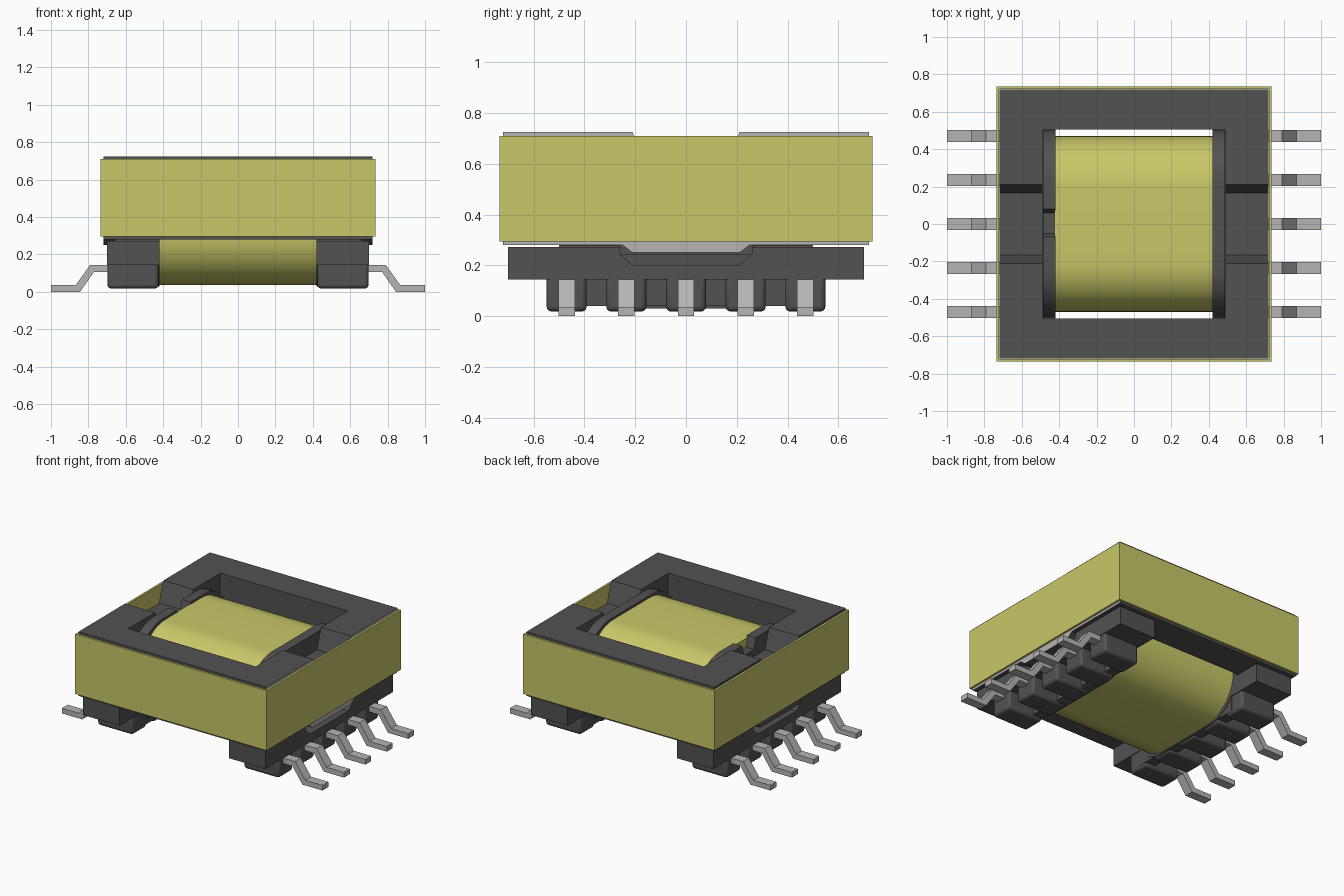
import bpy, bmesh, math
from mathutils import Vector

if "Cube" in bpy.data.objects:
    bpy.data.objects.remove(bpy.data.objects["Cube"], do_unlink=True)


def material(name, rgb):
    m = bpy.data.materials.new(name)
    m.use_nodes = True
    m.diffuse_color = (*rgb, 1)
    m.node_tree.nodes["Principled BSDF"].inputs["Base Color"].default_value = (*rgb, 1)
    return m


TAPE = material("yellow tape", (0.58, 0.58, 0.14))
DARK = material("dark grey", (0.085, 0.085, 0.085))
METAL = material("tin grey", (0.46, 0.46, 0.46))


def finish(name, bm, *mats, bevel=0.0, smooth=False):
    bmesh.ops.recalc_face_normals(bm, faces=bm.faces)
    me = bpy.data.meshes.new(name)
    bm.to_mesh(me)
    bm.free()
    for m in mats:
        me.materials.append(m)
    ob = bpy.data.objects.new(name, me)
    bpy.context.collection.objects.link(ob)
    if bevel:
        mod = ob.modifiers.new("rounded edges", "BEVEL")
        mod.width, mod.segments = bevel, 3
    if smooth:
        bpy.ops.object.select_all(action="DESELECT")
        ob.select_set(True)
        bpy.context.view_layer.objects.active = ob
        bpy.ops.object.shade_smooth_by_angle(angle=math.radians(35))
    return ob


def add_prism(bm, profile, a, b, axis="x"):
    """Extrude a (y, z) profile along x, or an (x, z) profile along y."""
    def place(p, t):
        return (t, p[0], p[1]) if axis == "x" else (p[0], t, p[1])
    face = bm.faces.new([bm.verts.new(place(p, a)) for p in profile])
    out = bmesh.ops.extrude_face_region(bm, geom=[face])
    verts = [g for g in out["geom"] if isinstance(g, bmesh.types.BMVert)]
    shift = Vector((b - a, 0, 0)) if axis == "x" else Vector((0, b - a, 0))
    bmesh.ops.translate(bm, verts=verts, vec=shift)


def rect(u0, u1, z0, z1):
    return [(u0, z0), (u1, z0), (u1, z1), (u0, z1)]


def rounded(half, z0, z1, r, n=14):
    """Rounded rectangle in (y, z), counter-clockwise from the lower right."""
    pts = []
    for k, (cy, cz) in enumerate([(half - r, z0 + r), (half - r, z1 - r),
                                  (r - half, z1 - r), (r - half, z0 + r)]):
        for i in range(n + 1):
            t = math.radians(-90 + 90 * k + 90 * i / n)
            pts.append((cy + r * math.cos(t), cz + r * math.sin(t)))
    return pts


# Ferrite core: two full-height bars and two side bars dipped at the top
bm = bmesh.new()
for s in (-1, 1):
    add_prism(bm, rect(-0.72, 0.72, 0.28, 0.725), s * 0.505, s * 0.72, "y")
    add_prism(bm, [(-0.505, 0.28), (-0.25, 0.28), (-0.21, 0.25), (0.21, 0.25),
                   (0.25, 0.28), (0.505, 0.28), (0.505, 0.725), (0.21, 0.725),
                   (0.165, 0.585), (-0.165, 0.585), (-0.21, 0.725),
                   (-0.505, 0.725)], s * 0.49, s * 0.72)
bm.normal_update()
for f in bm.faces:
    if f.calc_center_median().x > 0.719:  # pale outer side
        f.material_index = 1
finish("ferrite_core", bm, DARK, METAL)

# Tape band wrapped around the core
bm = bmesh.new()
bmesh.ops.create_cube(bm, size=1)
bmesh.ops.scale(bm, vec=(1.47, 1.47, 0.415), verts=bm.verts)
bmesh.ops.translate(bm, vec=(0, 0, 0.5025), verts=bm.verts)
bm.normal_update()
caps = [f for f in bm.faces if abs(f.normal.z) > 0.9]
bmesh.ops.delete(bm, geom=caps, context="FACES_ONLY")
band = finish("tape_band", bm, TAPE)
sol = band.modifiers.new("tape thickness", "SOLIDIFY")
sol.thickness, sol.offset, sol.use_even_offset = 0.014, -1, True

# Taped winding, running along x
bm = bmesh.new()
add_prism(bm, rounded(0.47, 0.037, 0.69, 0.27), -0.425, 0.425)
finish("winding", bm, TAPE, smooth=True)

# Bobbin and pins, one set per side
PITCH = 0.235
for side, s in (("left", 1), ("right", -1)):
    # End flange; the right one has a wire notch in its top edge
    prof = rounded(0.5, 0.03, 0.705, 0.27)
    if s < 0:
        half = len(prof) // 2
        prof[half:half] = [(0.08, 0.705), (0.06, 0.63), (-0.05, 0.63), (-0.07, 0.705)]
    bm = bmesh.new()
    add_prism(bm, prof, s * 0.42, s * 0.487)
    finish(side + "_flange", bm, DARK, smooth=True)

    # Rail with a shallow step inside and a deeper recess outside
    bm = bmesh.new()
    for x0, x1, z, w in ((0.42, 0.6, 0.245, 0.245), (0.6, 0.7, 0.2, 0.21)):
        add_prism(bm, [(-0.7, 0.145), (0.7, 0.145), (0.7, 0.272), (0.26, 0.272),
                       (0.26, 0.245), (w, z), (-w, z), (-0.26, 0.245),
                       (-0.26, 0.272), (-0.7, 0.272)], s * x0, s * x1)
    for e in (-1, 1):
        add_prism(bm, rect(*sorted((e * 0.26, e * 0.5)), 0.26, 0.279),
                  s * 0.42, s * 0.66)
    finish(side + "_rail", bm, DARK)

    # Rounded feet under the rail
    bm = bmesh.new()
    for i in range(-2, 3):
        y = i * PITCH
        add_prism(bm, rect(y - 0.079, y + 0.079, 0.018, 0.165), s * 0.425, s * 0.698)
    finish(side + "_feet", bm, DARK, bevel=0.02, smooth=True)

    # Web joining the feet on the inner side
    bm = bmesh.new()
    add_prism(bm, rect(-0.45, 0.45, 0.04, 0.16), s * 0.424, s * 0.5)
    finish(side + "_foot_web", bm, DARK)

    # Gull-wing pins
    gull = [(0.66, 0.107), (0.77, 0.107), (0.845, 0.0), (1.0, 0.0),
            (1.0, 0.036), (0.868, 0.036), (0.79, 0.145), (0.66, 0.145)]
    bm = bmesh.new()
    for i in range(-2, 3):
        y = i * PITCH
        add_prism(bm, [(s * x, z) for x, z in gull], y - 0.032, y + 0.032, "y")
    finish(side + "_pins", bm, METAL)
